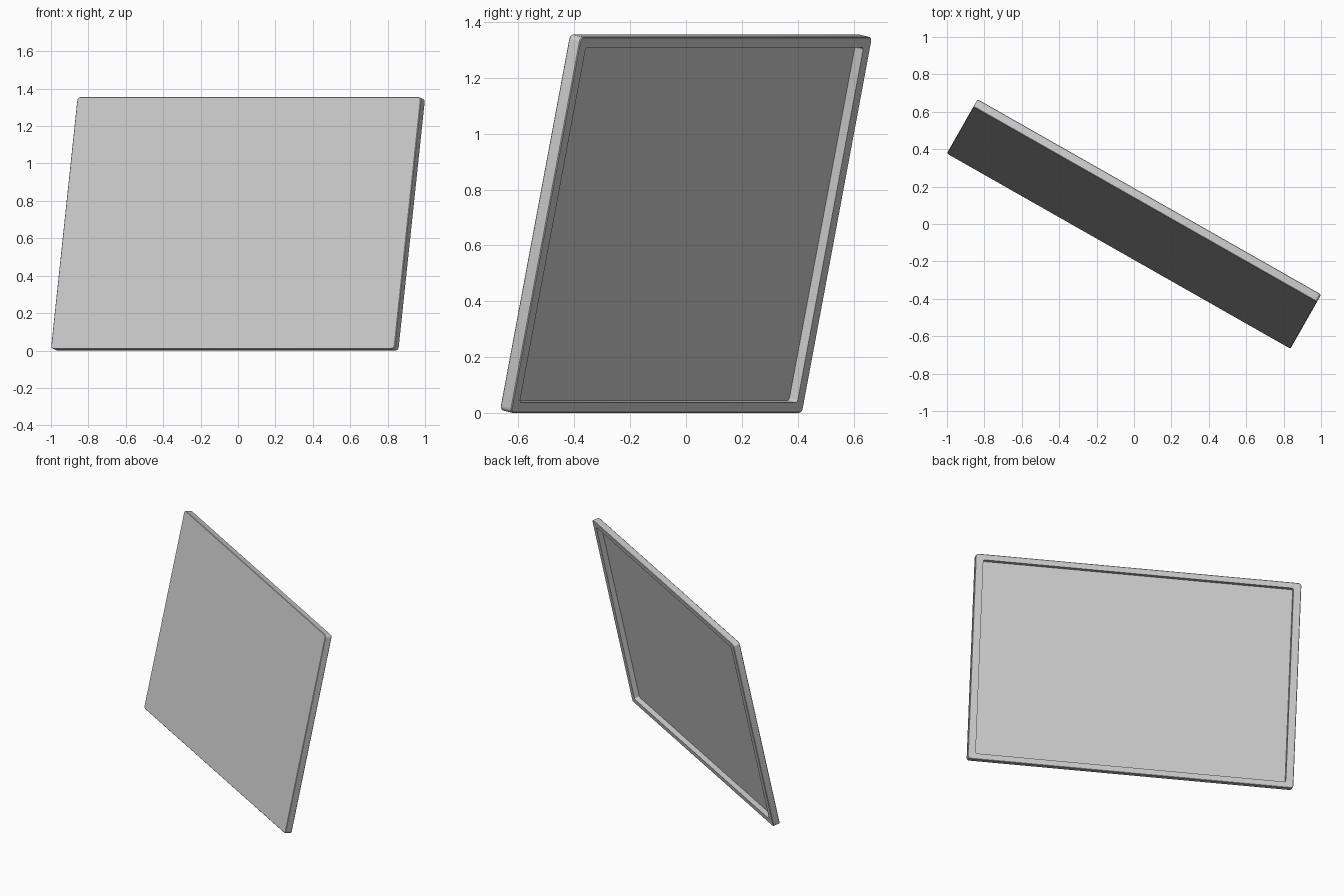
import bpy, bmesh
from math import radians, sin, cos, pi
from mathutils import Matrix

if "Cube" in bpy.data.objects:
    bpy.data.objects.remove(bpy.data.objects["Cube"])

WIDTH, HEIGHT, THICK = 2.113, 1.377, 0.047
RIM_X, RIM_Z, DEPTH = 0.05, 0.038, 0.035
LEAN, TURN = radians(12.1), radians(29.6)


def ring(bm, w, h, r, y, steps=4):
    """Rounded rectangle of vertices in the XZ plane at depth y."""
    verts = []
    for i, (sx, sz) in enumerate([(1, 1), (-1, 1), (-1, -1), (1, -1)]):
        for k in range(steps + 1):
            a = (i + k / steps) * pi / 2
            verts.append(bm.verts.new((sx * (w / 2 - r) + r * cos(a), y,
                                       sz * (h / 2 - r) + r * sin(a))))
    return verts


# Shallow tray: front face, outer edge, back rim, recess wall, recess floor
bm = bmesh.new()
iw, ih = WIDTH - 2 * RIM_X, HEIGHT - 2 * RIM_Z
back = THICK / 2
rings = [
    ring(bm, WIDTH - 0.006, HEIGHT - 0.006, 0.015, -back),
    ring(bm, WIDTH, HEIGHT, 0.018, -back + 0.003),
    ring(bm, WIDTH, HEIGHT, 0.018, back - 0.003),
    ring(bm, WIDTH - 0.006, HEIGHT - 0.006, 0.015, back),
    ring(bm, iw, ih, 0.012, back),
    ring(bm, iw, ih, 0.012, back - DEPTH),
]
for a, b in zip(rings, rings[1:]):
    n = len(a)
    for i in range(n):
        j = (i + 1) % n
        bm.faces.new((a[i], a[j], b[j], b[i]))
bm.faces.new(rings[0])
bm.faces.new(rings[-1])
bmesh.ops.recalc_face_normals(bm, faces=bm.faces[:])

# Lean back, turn, and stand on the ground
bm.transform(Matrix.Rotation(-TURN, 4, 'Z') @ Matrix.Rotation(-LEAN, 4, 'X'))
low = min(v.co.z for v in bm.verts)
bmesh.ops.translate(bm, verts=bm.verts[:], vec=(0, 0, -low))

mesh = bpy.data.meshes.new("leaning_panel")
bm.to_mesh(mesh)
bm.free()
panel = bpy.data.objects.new("leaning_panel", mesh)
bpy.context.collection.objects.link(panel)
bpy.context.view_layer.objects.active = panel
panel.select_set(True)
bpy.ops.object.shade_smooth_by_angle(angle=radians(30))
